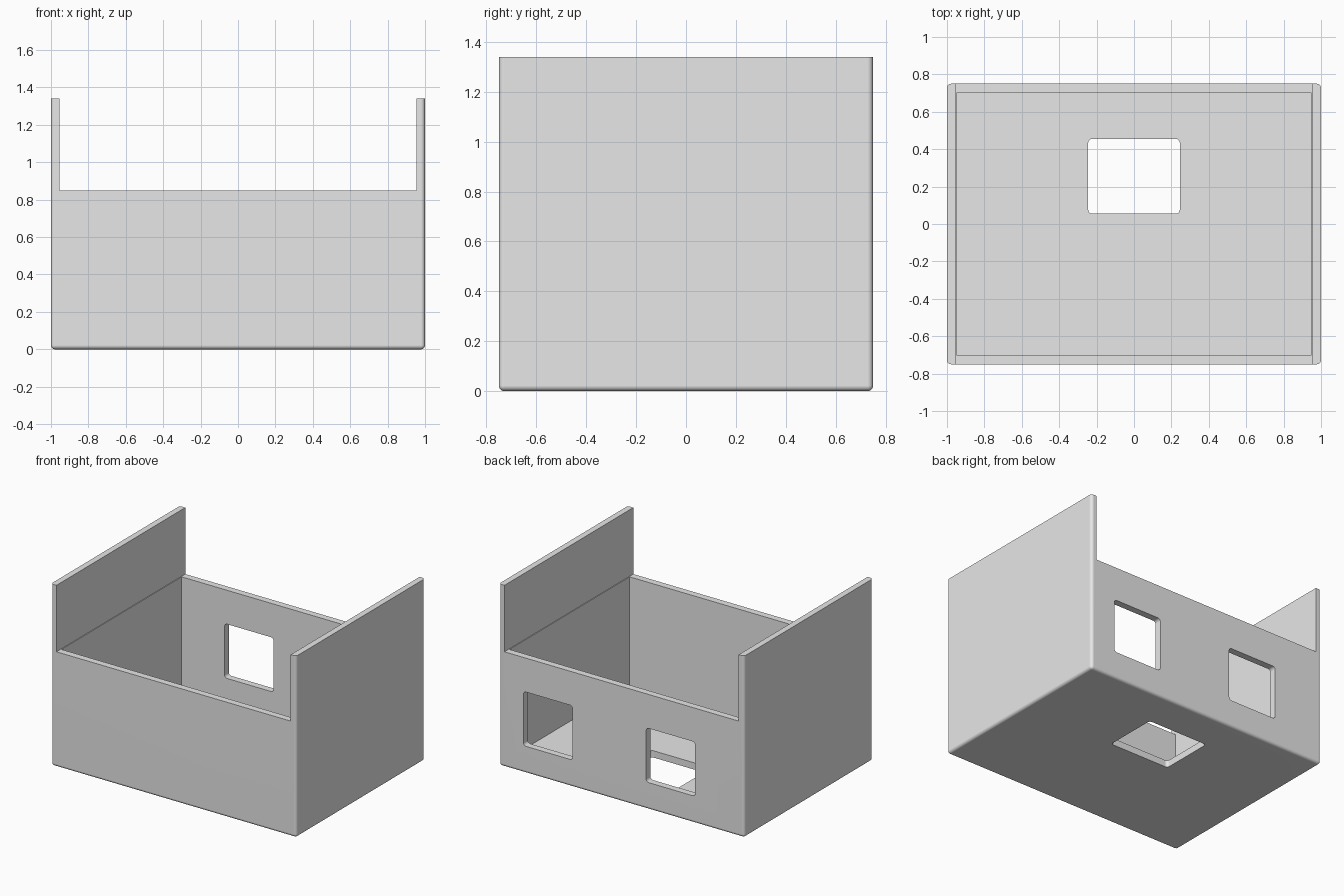
import bpy
import bmesh
from mathutils import Vector

default_cube = bpy.data.objects.get("Cube")
if default_cube:
    bpy.data.objects.remove(default_cube, do_unlink=True)

grey = bpy.data.materials.new("plain_grey")
grey.use_nodes = True
grey.diffuse_color = (0.8, 0.8, 0.8, 1)
grey.node_tree.nodes["Principled BSDF"].inputs["Base Color"].default_value = (0.8, 0.8, 0.8, 1)


def box(name, low, high, radius=0, rounded=None):
    """Box between two corners; edges accepted by the rule are rounded."""
    low, high = Vector(low), Vector(high)
    bm = bmesh.new()
    bmesh.ops.create_cube(bm, size=1)
    for v in bm.verts:
        v.co = (low + high) / 2 + v.co * (high - low)
    if rounded:
        edges = [e for e in bm.edges if rounded(e)]
        bmesh.ops.bevel(bm, geom=edges, offset=radius, segments=5,
                        profile=0.5, affect='EDGES')
    bmesh.ops.recalc_face_normals(bm, faces=bm.faces)
    mesh = bpy.data.meshes.new(name)
    bm.to_mesh(mesh)
    bm.free()
    mesh.materials.append(grey)
    obj = bpy.data.objects.new(name, mesh)
    bpy.context.collection.objects.link(obj)
    return obj


def along(axis):
    """Rule choosing the edges parallel to one axis."""
    def rule(edge):
        d = edge.verts[1].co - edge.verts[0].co
        return abs(d[axis]) > 0.99 * d.length
    return rule


# Solid shell: every outer edge rounded except around the open top
shell = box("open_box", (-1, -0.75, 0), (1, 0.75, 1.34), 0.022,
            lambda e: min(v.co.z for v in e.verts) < 0.1)

# Hollow, low front and back walls, two back windows, floor opening
cutters = [
    box("cavity_cutter", (-0.95, -0.7, 0.05), (0.95, 0.7, 1)),
    box("notch_cutter", (-0.955, -1, 0.85), (0.955, 1, 1.6)),
    box("floor_opening_cutter", (-0.245, 0.055, -0.2), (0.245, 0.455, 0.3), 0.022, along(2)),
]
for x in (-0.6, 0.4):
    cutters.append(box("window_cutter", (x, 0.5, 0.2), (x + 0.4, 1, 0.6), 0.022, along(1)))

bpy.ops.object.select_all(action='DESELECT')
shell.select_set(True)
bpy.context.view_layer.objects.active = shell
for cutter in cutters:
    mod = shell.modifiers.new("cut", 'BOOLEAN')
    mod.operation = 'DIFFERENCE'
    mod.solver = 'EXACT'
    mod.object = cutter
    bpy.ops.object.modifier_apply(modifier=mod.name)
    bpy.data.objects.remove(cutter, do_unlink=True)

# Smooth roundings, crisp corners, flat walls
bpy.ops.object.shade_smooth_by_angle()
weighted = shell.modifiers.new("flat_walls", 'WEIGHTED_NORMAL')
weighted.keep_sharp = True
